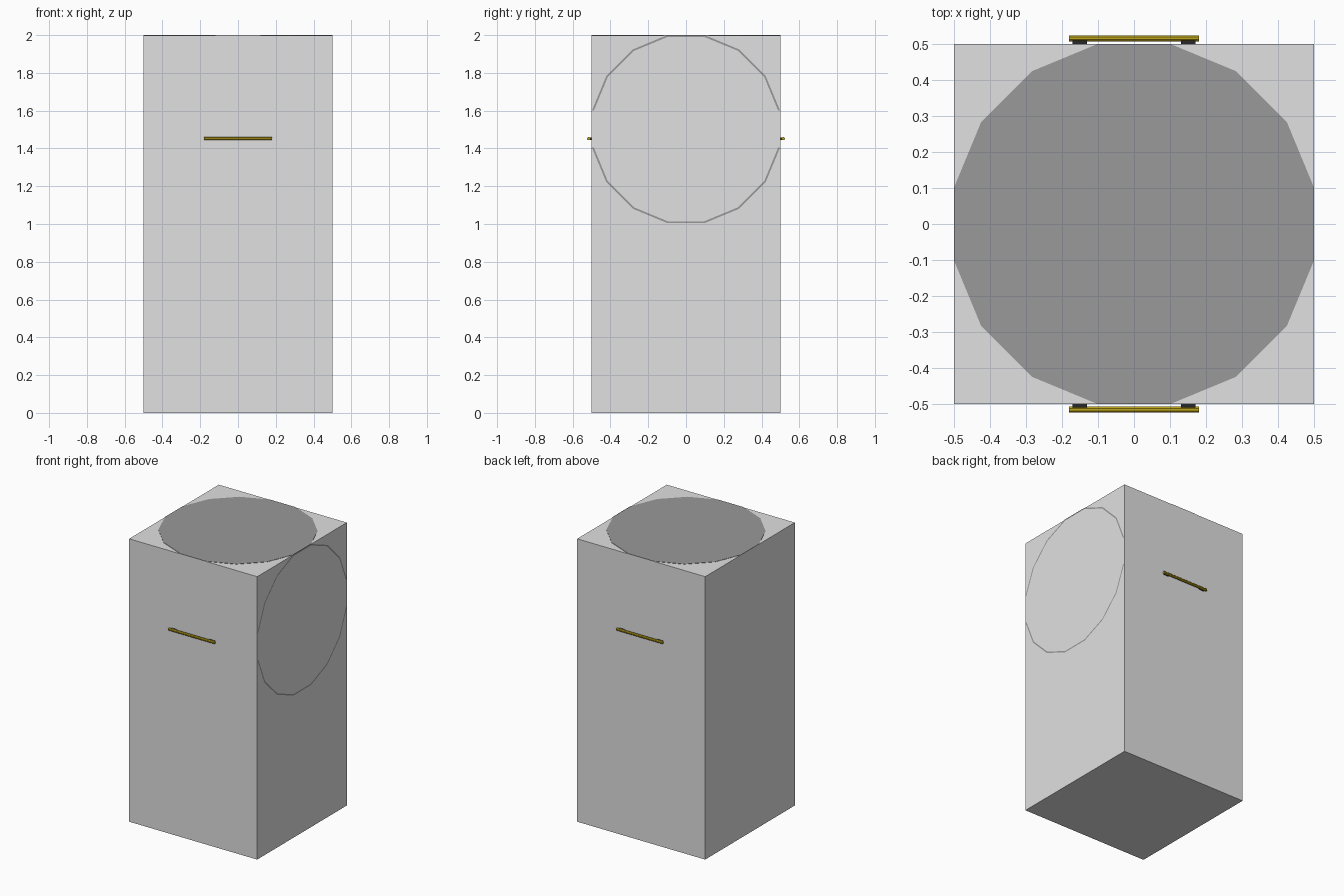
import bpy, bmesh, math
from mathutils import Matrix

if "Cube" in bpy.data.objects:
    bpy.data.objects.remove(bpy.data.objects["Cube"])


def material(name, rgb):
    m = bpy.data.materials.new(name)
    m.diffuse_color = (*rgb, 1.0)
    m.use_nodes = True
    m.node_tree.nodes["Principled BSDF"].inputs["Base Color"].default_value = m.diffuse_color
    return m


LIGHT = material("light grey", (0.75, 0.75, 0.75))
DARK = material("dark grey", (0.32, 0.32, 0.32))
GOLD = material("gold", (0.52, 0.38, 0.01))
BLACK = material("black", (0.02, 0.02, 0.02))


def finish(bm, name, mat):
    bmesh.ops.recalc_face_normals(bm, faces=bm.faces)
    me = bpy.data.meshes.new(name)
    bm.to_mesh(me)
    bm.free()
    me.materials.append(mat)
    ob = bpy.data.objects.new(name, me)
    bpy.context.collection.objects.link(ob)
    return ob


def box(name, lo, hi, mat):
    bm = bmesh.new()
    size = [b - a for a, b in zip(lo, hi)]
    mid = [(a + b) / 2 for a, b in zip(lo, hi)]
    bmesh.ops.create_cube(bm, size=1, matrix=Matrix.Translation(mid) @ Matrix.Diagonal((*size, 1)))
    return finish(bm, name, mat)


def polygon16(apothem):
    # sixteen-sided outline with flats on the axes
    r = apothem / math.cos(math.pi / 16)
    return [(r * math.cos((k + 0.5) * math.pi / 8), r * math.sin((k + 0.5) * math.pi / 8))
            for k in range(16)]


# Tall cabinet body
box("cabinet", (-0.5, -0.5, 0), (0.5, 0.5, 1.998), LIGHT)

# Round dark plate on the top
bm = bmesh.new()
low = [bm.verts.new((x, y, 1.998)) for x, y in polygon16(0.5)]
plate = bm.faces.new(low)
ext = bmesh.ops.extrude_face_region(bm, geom=[plate])["geom"]
bmesh.ops.translate(bm, vec=(0, 0, 0.002), verts=[v for v in ext if isinstance(v, bmesh.types.BMVert)])
finish(bm, "top_plate", DARK)

# Thin ring on the right side, open where it meets the cabinet edges
bm = bmesh.new()
outer, inner = polygon16(0.4975), polygon16(0.488)
for k in range(16):
    n = (k + 1) % 16
    if k in (7, 15):
        continue
    bm.faces.new([bm.verts.new((0.5015, y, 1.5025 + z))
                  for y, z in (outer[k], outer[n], inner[n], inner[k])])
bmesh.ops.remove_doubles(bm, verts=bm.verts, dist=1e-5)
finish(bm, "side_ring", DARK)

# Handle bars with two posts, on front and back
for side, s in (("front", -1), ("back", 1)):
    bm = bmesh.new()
    place = Matrix.Translation((0, s * 0.515, 1.452)) @ Matrix.Rotation(math.pi / 2, 4, 'Y')
    bmesh.ops.create_cone(bm, cap_ends=True, segments=8, radius1=0.0092, radius2=0.0092, depth=0.36,
                          matrix=place @ Matrix.Rotation(math.pi / 8, 4, 'Z'))
    finish(bm, side + "_handle_bar", GOLD)
    for tag, x in (("left", -0.15), ("right", 0.15)):
        y0, y1 = sorted((s * 0.499, s * 0.51))
        box(f"{side}_handle_post_{tag}", (x - 0.02, y0, 1.446), (x + 0.02, y1, 1.458), BLACK)
